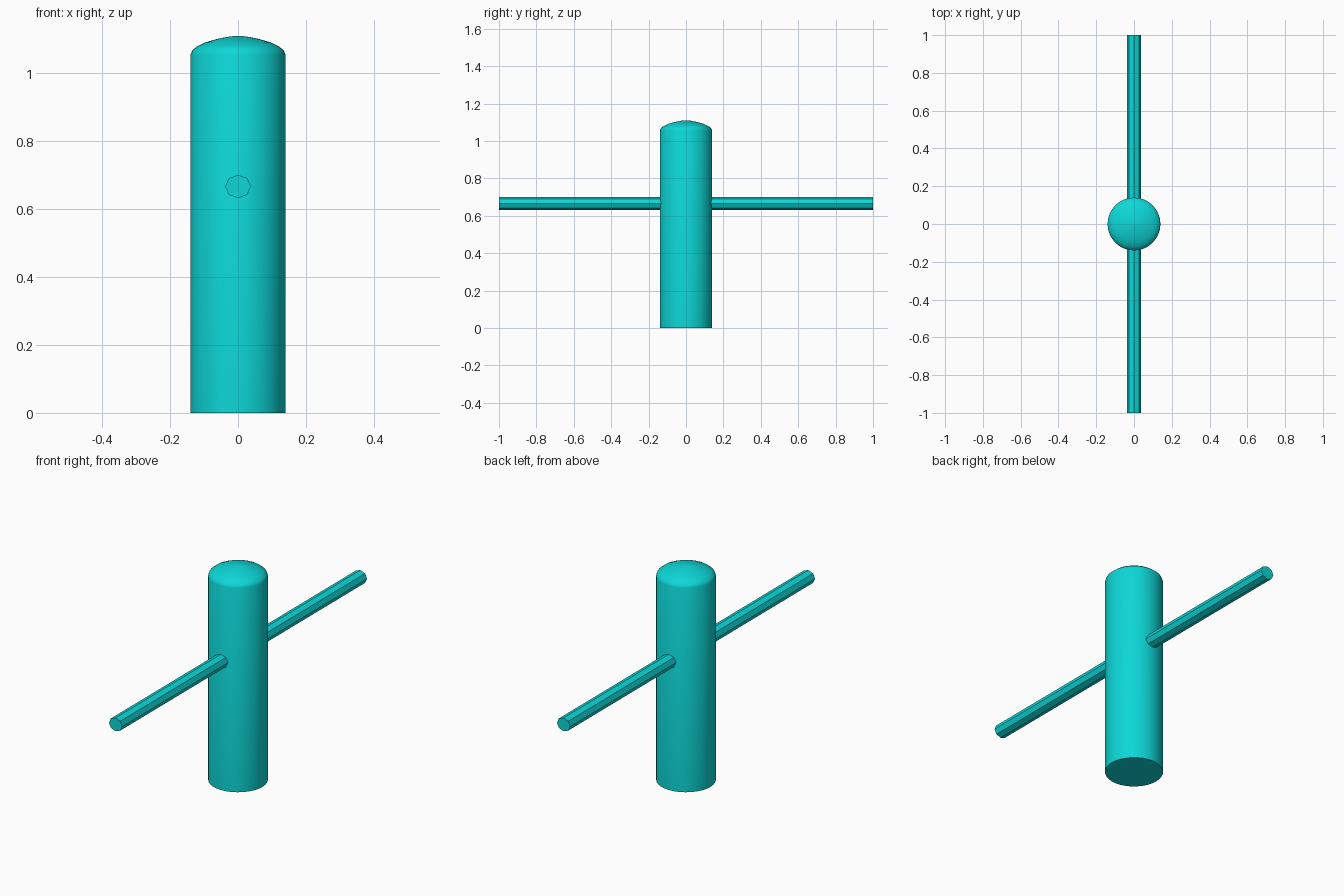
import bpy, bmesh, math

cube = bpy.data.objects.get("Cube")
if cube:
    bpy.data.objects.remove(cube, do_unlink=True)

teal = bpy.data.materials.new("turquoise")
teal.use_nodes = True
color = (0.004, 0.68, 0.68, 1)
teal.diffuse_color = color
teal.node_tree.nodes["Principled BSDF"].inputs["Base Color"].default_value = color


def add_lathe(name, profile, sides, smooth_angle):
    """Spin a (radius, height) profile around z; its ends close the shape."""
    bm = bmesh.new()
    rings = []
    for r, z in profile:
        rings.append([bm.verts.new((r * math.cos(math.tau * i / sides),
                                    r * math.sin(math.tau * i / sides), z))
                      for i in range(sides)])
    for low, high in zip(rings, rings[1:]):
        for i in range(sides):
            j = (i + 1) % sides
            bm.faces.new((low[i], low[j], high[j], high[i]))
    bm.faces.new(rings[0][::-1])
    bm.faces.new(rings[-1])
    mesh = bpy.data.meshes.new(name)
    bm.to_mesh(mesh)
    bm.free()
    mesh.materials.append(teal)
    obj = bpy.data.objects.new(name, mesh)
    bpy.context.collection.objects.link(obj)
    bpy.ops.object.select_all(action='DESELECT')
    obj.select_set(True)
    bpy.context.view_layer.objects.active = obj
    bpy.ops.object.shade_smooth_by_angle(angle=math.radians(smooth_angle))
    return obj


# Upright post with a rounded shoulder and shallow dome
add_lathe("post", [(0.14, 0), (0.14, 1.055), (0.135, 1.068), (0.12, 1.08),
                   (0.095, 1.092), (0.06, 1.102), (0.03, 1.108), (0.004, 1.111)],
          32, 50)

# Eight-sided crossbar running front to back through the post
bar = add_lathe("crossbar", [(1, -1), (1, 1)], 8, 20)
bar.scale = (0.038, 0.0345, 1)
bar.rotation_euler.x = math.pi / 2
bar.location.z = 0.667
